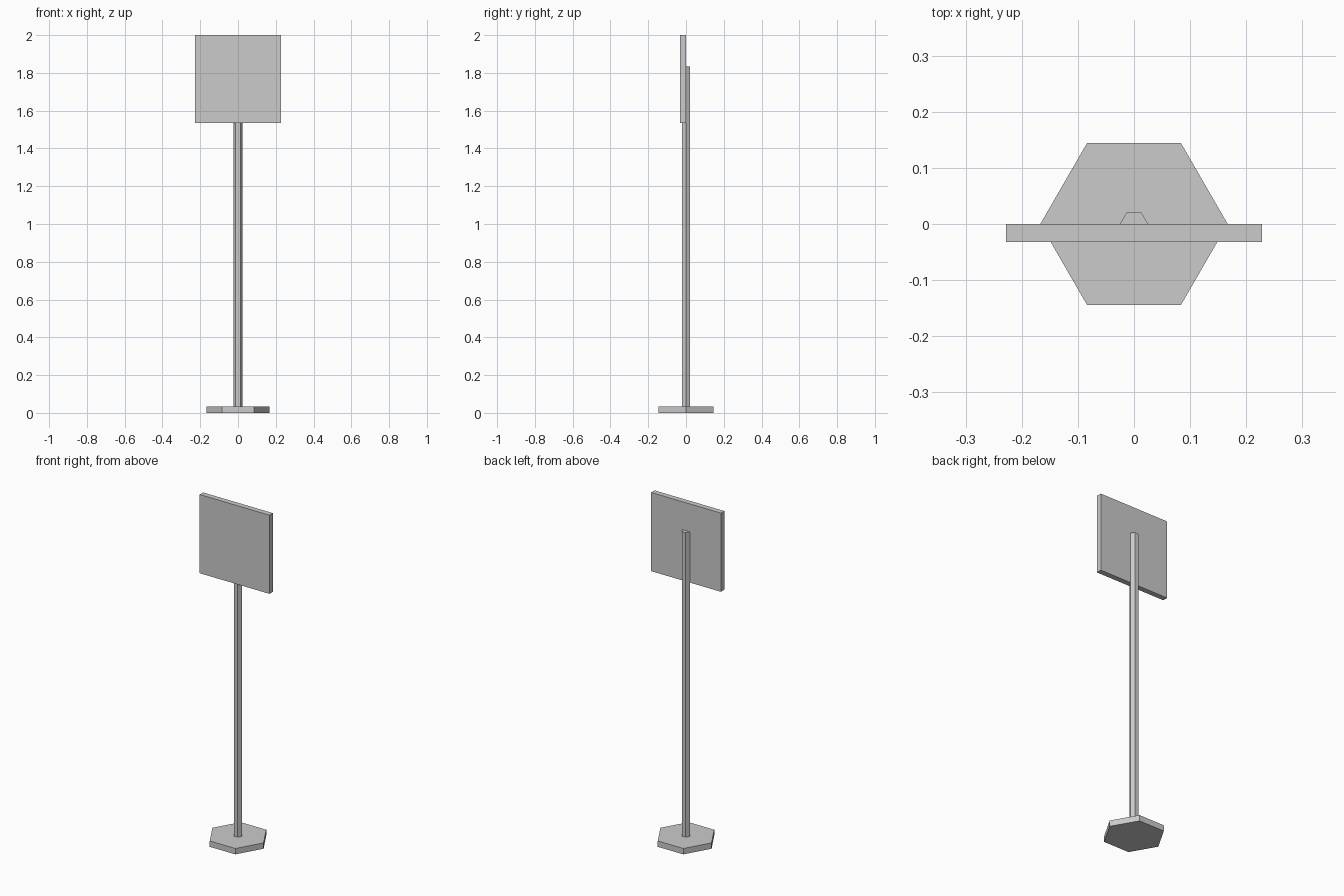
import bpy
import math

if "Cube" in bpy.data.objects:
    bpy.data.objects.remove(bpy.data.objects["Cube"])


def hex_prism(name, radius, z0, z1):
    """Upright six-sided prism with corners on the x axis."""
    bpy.ops.mesh.primitive_cylinder_add(
        vertices=6, radius=radius, depth=z1 - z0,
        location=(0, 0, (z0 + z1) / 2), rotation=(0, 0, math.pi / 2))
    bpy.context.object.name = name
    bpy.ops.object.transform_apply(location=False, rotation=True, scale=True)


def box(name, lo, hi):
    """Box between two opposite corners."""
    bpy.ops.mesh.primitive_cube_add(
        size=1, location=[(a + b) / 2 for a, b in zip(lo, hi)])
    obj = bpy.context.object
    obj.name = name
    obj.scale = [b - a for a, b in zip(lo, hi)]
    bpy.ops.object.transform_apply(location=False, rotation=False, scale=True)


# Hexagonal foot
hex_prism("base", 0.167, 0.0, 0.035)

# Slim pole, its front half set into the panel
hex_prism("pole", 0.025, 0.035, 1.835)

# Flat sign panel
box("sign_panel", (-0.228, -0.032, 1.535), (0.228, 0.0, 2.0))
